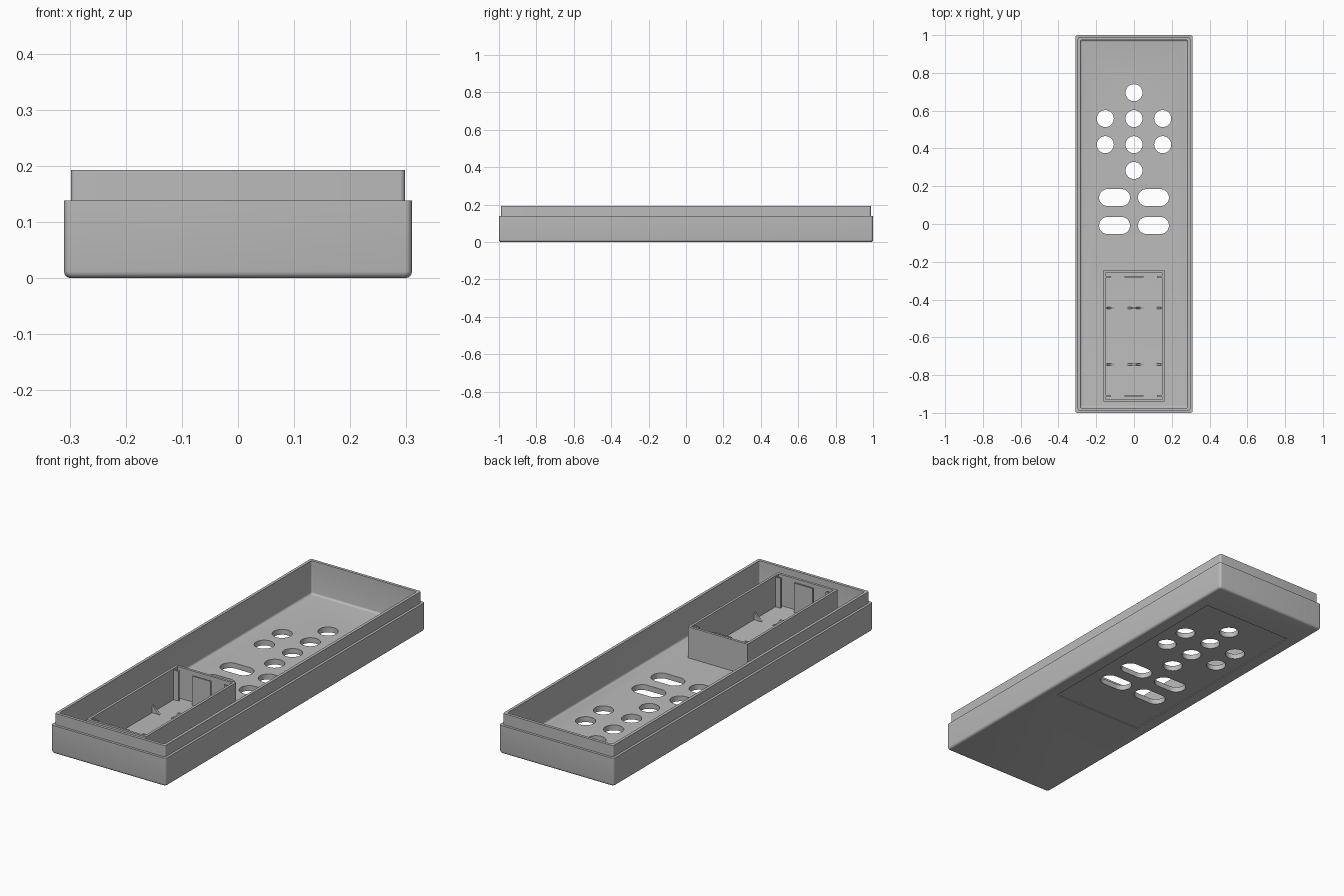
import bpy, bmesh, math
from mathutils import Vector

cube = bpy.data.objects.get("Cube")
if cube:
    bpy.data.objects.remove(cube, do_unlink=True)

GREY = (0.5, 0.5, 0.5, 1)
plastic = bpy.data.materials.new("grey plastic")
plastic.use_nodes = True
plastic.diffuse_color = GREY
plastic.node_tree.nodes["Principled BSDF"].inputs["Base Color"].default_value = GREY

FLOOR = 0.03


def finish(name, bm):
    bmesh.ops.recalc_face_normals(bm, faces=bm.faces)
    mesh = bpy.data.meshes.new(name)
    bm.to_mesh(mesh)
    bm.free()
    mesh.materials.append(plastic)
    obj = bpy.data.objects.new(name, mesh)
    bpy.context.collection.objects.link(obj)
    return obj


def rounded_rect(hx, hy, r, segs=6):
    """Counter-clockwise outline; a zero radius gives plain corners."""
    if r == 0:
        return [(hx, hy), (-hx, hy), (-hx, -hy), (hx, -hy)]
    pts = []
    for i, (sx, sy) in enumerate([(1, 1), (-1, 1), (-1, -1), (1, -1)]):
        for k in range(segs + 1):
            a = math.pi / 2 * (i + k / segs)
            pts.append((sx * (hx - r) + r * math.cos(a), sy * (hy - r) + r * math.sin(a)))
    return pts


def loft(name, rings, capped=True, cy=0):
    """Skin a stack of (half x, half y, radius, z) outlines."""
    bm = bmesh.new()
    loops = [[bm.verts.new((x, y + cy, z)) for x, y in rounded_rect(hx, hy, r)]
             for hx, hy, r, z in rings]
    pairs = list(zip(loops, loops[1:]))
    if capped:
        bm.faces.new(loops[0])
        bm.faces.new(loops[-1])
    else:
        pairs.append((loops[-1], loops[0]))
    for a, b in pairs:
        for i in range(len(a)):
            j = (i + 1) % len(a)
            bm.faces.new((a[i], a[j], b[j], b[i]))
    return finish(name, bm)


def prism(name, outline, direction):
    """Extrude a flat outline of 3D points."""
    bm = bmesh.new()
    face = bm.faces.new([bm.verts.new(p) for p in outline])
    out = bmesh.ops.extrude_face_region(bm, geom=[face])["geom"]
    bmesh.ops.translate(bm, vec=Vector(direction),
                        verts=[v for v in out if isinstance(v, bmesh.types.BMVert)])
    return finish(name, bm)


def block(name, x0, x1, y0, y1, z0, z1):
    return prism(name, [(x0, y0, z0), (x1, y0, z0), (x1, y1, z0), (x0, y1, z0)],
                 (0, 0, z1 - z0))


# Tray: rounded base, stepped rim, hollow inside with a filleted floor
R = 0.012
steps = [math.pi / 2 * k / 4 for k in range(5)]
rings = [(0.31 - R + R * math.sin(a), 1 - R + R * math.sin(a), R, R - R * math.cos(a))
         for a in steps]
rings += [(0.31, 1, R, 0.138), (0.298, 0.988, 0.01, 0.138),
          (0.298, 0.988, 0.01, 0.193), (0.284, 0.974, 0.008, 0.193)]
rings += [(0.284 - 0.01 * (1 - math.cos(a)), 0.974 - 0.01 * (1 - math.cos(a)),
           0.008, FLOOR + 0.01 * (1 - math.sin(a))) for a in steps]
tray = loft("tray", rings)

# Cutters: shallow label recess underneath, round and long button holes
cutters = [block("label_recess_cutter", -0.245, 0.245, -0.27, 0.83, -0.05, 0.004)]


def hole(name, x, y, half_straight, r, segs=20):
    outline = []
    for side in (1, -1):
        for k in range(segs + 1):
            a = -math.pi / 2 + math.pi * k / segs
            if half_straight == 0 and k == segs:
                continue
            outline.append((x + side * (half_straight + r * math.cos(a)),
                            y + side * r * math.sin(a), -0.02))
    cutters.append(prism(name, outline, (0, 0, 0.09)))


round_holes = [(0, 0.695), (0, 0.283)]
round_holes += [(x, y) for x in (-0.152, 0, 0.152) for y in (0.558, 0.42)]
for x, y in round_holes:
    hole("round_hole_cutter", x, y, 0, 0.045)
for x in (-0.103, 0.103):
    for y in (0.14, -0.008):
        hole("long_hole_cutter", x, y, 0.037, 0.045)

for cutter in cutters:
    cutter.hide_render = True
    mod = tray.modifiers.new("cut", 'BOOLEAN')
    mod.operation = 'DIFFERENCE'
    mod.solver = 'EXACT'
    mod.object = cutter
bpy.context.view_layer.objects.active = tray
tray.select_set(True)
for mod in list(tray.modifiers):
    bpy.ops.object.modifier_apply(modifier=mod.name)
for cutter in cutters:
    bpy.data.objects.remove(cutter, do_unlink=True)
bpy.ops.object.shade_smooth_by_angle(angle=math.radians(35))

# Battery box walls
BASE = FLOOR - 0.005
TOP = 0.182
loft("battery_box_walls",
     [(0.161, 0.348, 0, BASE), (0.161, 0.348, 0, TOP),
      (0.149, 0.336, 0, TOP), (0.149, 0.336, 0, BASE)], capped=False, cy=-0.592)

# Contact holders at both ends of the box
for end, y in (("back", -0.28), ("front", -0.908)):
    block(end + "_contact_panel", -0.05, 0.05, y - 0.004, y + 0.004, BASE, 0.172)
    for side, s in (("left", 1), ("right", -1)):
        xs = sorted((s * 0.122, s * 0.152))
        block(f"{end}_{side}_contact_guide", *xs, y - 0.004, y + 0.004, BASE, 0.175)

# Cradle ribs curved to hold two round cells
CELL_X, CELL_R, CELL_Z, RIB = 0.0775, 0.075, FLOOR + 0.07, 0.035


def cell_arc(side):
    """Rib edge following a cell, from the floor upward."""
    pts = []
    for k in range(9):
        z = FLOOR + RIB * k / 8
        pts.append((CELL_X + side * math.sqrt(CELL_R ** 2 - (CELL_Z - z) ** 2), z))
    return pts


for place, y in (("back", -0.445), ("front", -0.743)):
    inner, outer = cell_arc(-1), cell_arc(1)
    centre = [(inner[0][0], BASE)] + inner
    centre += [(-x, z) for x, z in reversed(centre)]
    prism(place + "_centre_rib", [(x, y - 0.005, z) for x, z in centre], (0, 0.01, 0))
    edge = [(outer[0][0], BASE)] + outer + [(0.152, FLOOR + RIB), (0.152, BASE)]
    for side, s in (("left", 1), ("right", -1)):
        prism(f"{place}_{side}_rib", [(s * x, y - 0.005, z) for x, z in edge], (0, 0.01, 0))
